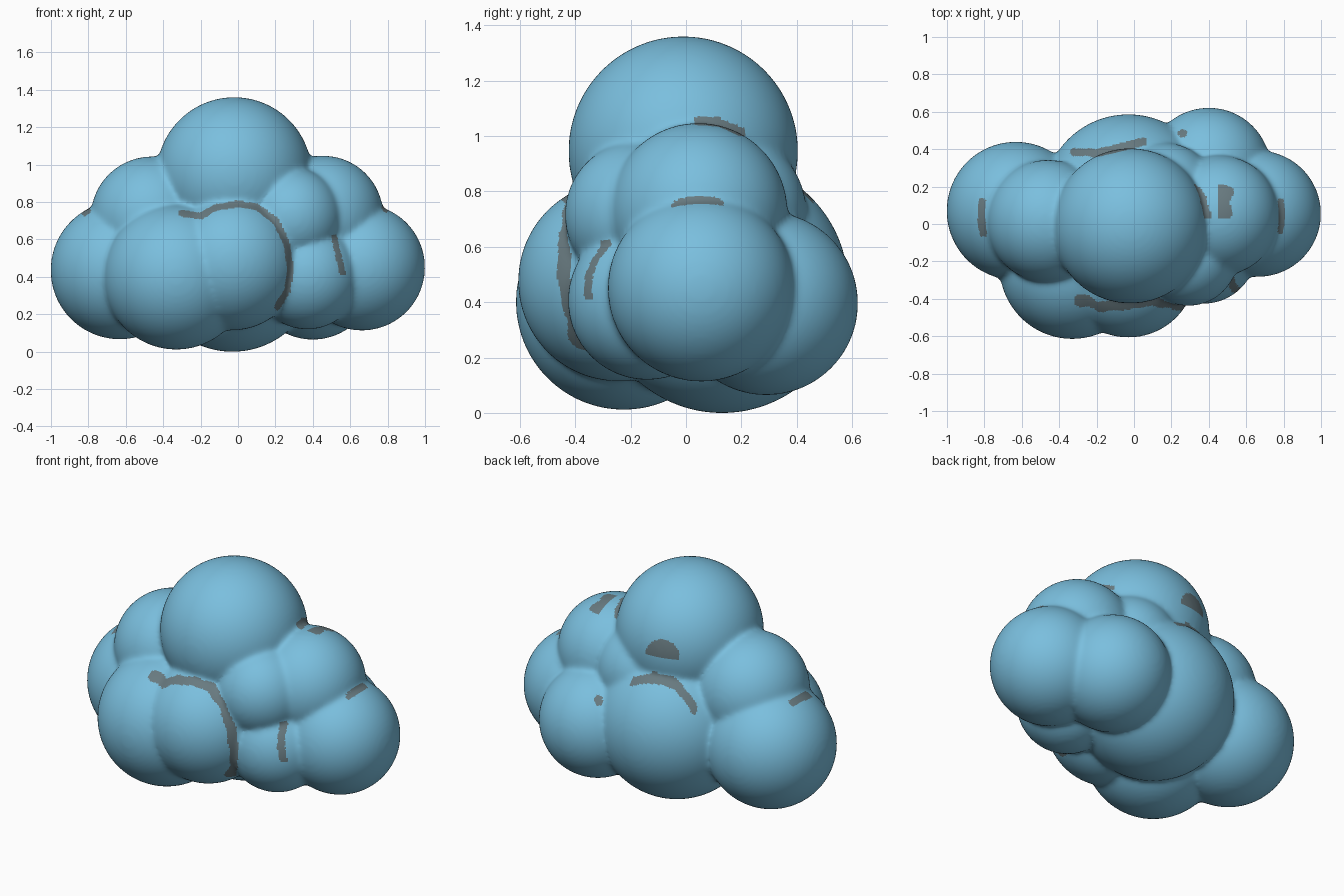
import bpy, bmesh
from mathutils import Vector, Matrix

if "Cube" in bpy.data.objects:
    bpy.data.objects.remove(bpy.data.objects["Cube"])

def material(name, rgb):
    m = bpy.data.materials.new(name)
    m.diffuse_color = (*rgb, 1)
    m.use_nodes = True
    m.node_tree.nodes["Principled BSDF"].inputs["Base Color"].default_value = m.diffuse_color
    return m

# Puffs: x, y, z, radius
PUFFS = [
    (-0.02, -0.01, 0.95, 0.415),   # crown
    (-0.46, 0.015, 0.72, 0.328),   # upper left
    (0.455, 0.045, 0.73, 0.322),   # upper right
    (-0.632, 0.07, 0.44, 0.37),    # far left
    (0.662, 0.055, 0.455, 0.338),  # far right
    (-0.33, -0.225, 0.405, 0.39),  # front left
    (-0.03, -0.245, 0.48, 0.362),  # front centre
    (-0.03, 0.13, 0.46, 0.457),    # back core
    (0.40, 0.29, 0.40, 0.332),     # back right
    (0.37, -0.14, 0.41, 0.287),    # front right, lower
    (0.29, -0.17, 0.72, 0.268),    # front right, upper
    (0.16, 0.15, 0.73, 0.285),     # back, upper
]

# All puffs in one mesh
bm = bmesh.new()
for x, y, z, r in PUFFS:
    bmesh.ops.create_icosphere(bm, subdivisions=5, radius=r,
                               matrix=Matrix.Translation((x, y, z)))
mesh = bpy.data.meshes.new("cloud")
bm.to_mesh(mesh)
bm.free()
cloud = bpy.data.objects.new("cloud", mesh)
bpy.context.collection.objects.link(cloud)

# Fuse the puffs and soften the creases
remesh = cloud.modifiers.new("fuse", 'REMESH')
remesh.mode = 'VOXEL'
remesh.voxel_size = 0.012
remesh.use_smooth_shade = True
soften = cloud.modifiers.new("soften", 'SMOOTH')
soften.factor = 0.5
soften.iterations = 22
deps = bpy.context.evaluated_depsgraph_get()
fused = bpy.data.meshes.new_from_object(cloud.evaluated_get(deps))
cloud.modifiers.clear()
cloud.data = fused
bpy.data.meshes.remove(mesh)
fused.name = "cloud"

# Stand on the ground
low = min(v.co.z for v in fused.vertices)
fused.transform(Matrix.Translation((0, 0, -low)))

fused.materials.clear()
fused.materials.append(material("sky blue", (0.195, 0.52, 0.73)))
fused.materials.append(material("slate grey", (0.138, 0.195, 0.216)))

# Grey crease marks: two drawing axes, depth axis, side, depth limit, width, path
MARKS = [
    (0, 2, 1, -1, 0.30, 0.018, [(-.30, .74), (-.2, .725), (-.12, .77), (0, .79), (.1, .775),
                                (.2, .70), (.26, .58), (.28, .45), (.265, .33), (.21, .24)]),
    (0, 2, 1, -1, 0.20, 0.016, [(.515, .61), (.535, .52), (.56, .42)]),
    (0, 1, 2, 1, 0.50, 0.022, [(-.32, .385), (-.2, .38), (-.05, .415), (.05, .44)]),
    (0, 1, 2, 1, 0.50, 0.02, [(.255, .485), (.265, .485)]),
    (0, 1, 2, 1, 0.50, 0.02, [(-.81, .12), (-.815, .02), (-.805, -.05)]),
    (0, 1, 2, 1, 0.50, 0.016, [(.785, .12), (.79, .04), (.785, -.04)]),
    (1, 2, 0, 1, 0.20, 0.016, [(.04, 1.055), (.12, 1.05), (.20, 1.015)]),
]

def near_path(p, path, width):
    for a, b in zip(path, path[1:]):
        a, b = Vector(a), Vector(b)
        d = b - a
        t = max(0, min(1, (p - a).dot(d) / d.length_squared))
        if (p - a - d * t).length < width:
            return True
    return False

for f in fused.polygons:
    c, n = f.center, f.normal
    f.use_smooth = True
    f.material_index = 0
    for i, j, k, side, limit, width, path in MARKS:
        if c[k] * side > limit and n[k] * side > 0:
            if near_path(Vector((c[i], c[j])), path, width):
                f.material_index = 1
